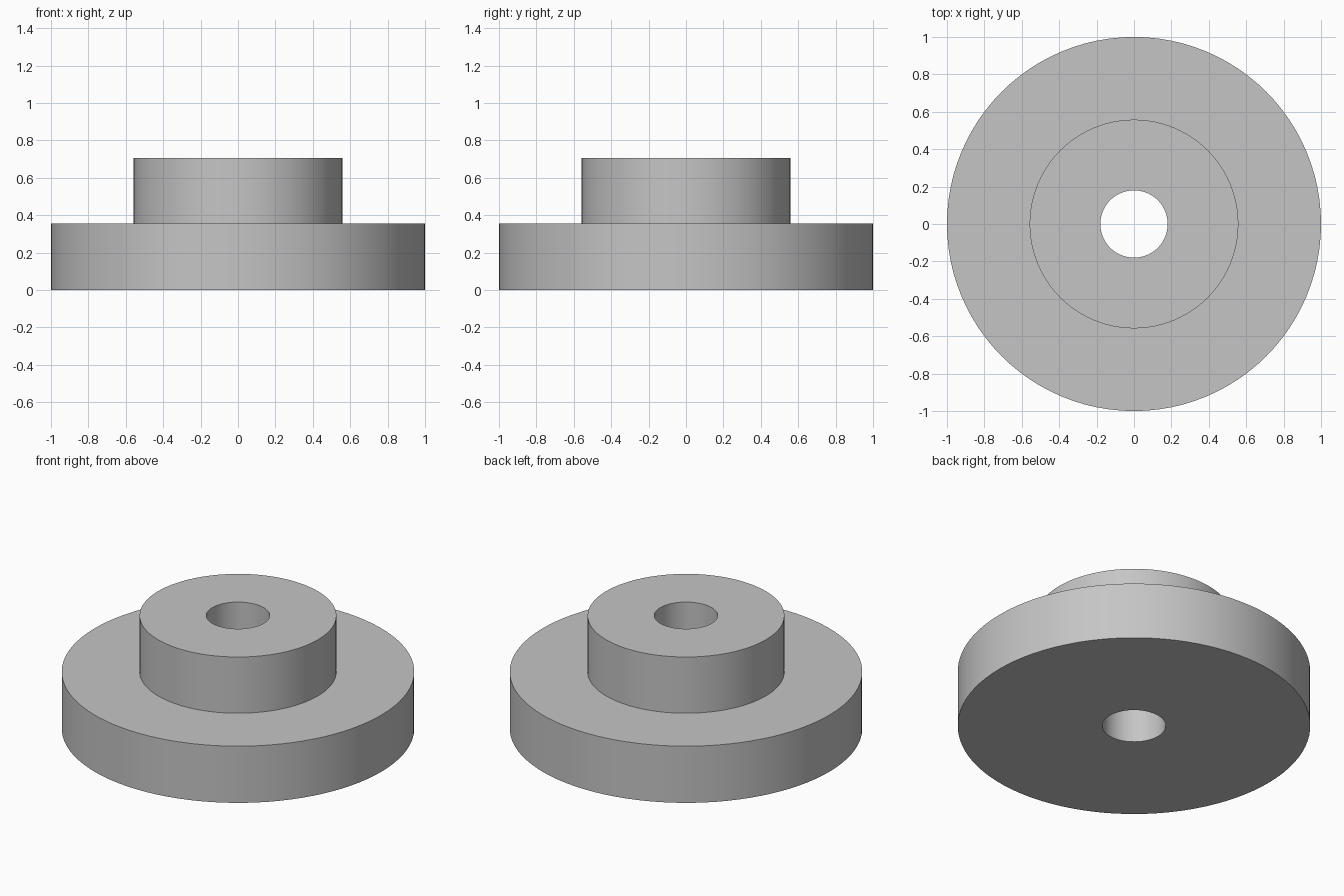
import bpy
import bmesh
import math

cube = bpy.data.objects.get("Cube")
if cube:
    bpy.data.objects.remove(cube, do_unlink=True)

SEGMENTS = 96
BORE, HUB, FLANGE = 0.18, 0.558, 1.0
STEP, TOP = 0.355, 0.707

# Plain grey
grey = bpy.data.materials.new("plain grey")
grey.use_nodes = True
colour = (0.56, 0.56, 0.56, 1)
grey.diffuse_color = colour
grey.node_tree.nodes["Principled BSDF"].inputs["Base Color"].default_value = colour

# Closed half section: bore, base, flange rim, shoulder, hub wall, hub top
profile = [(BORE, 0), (FLANGE, 0), (FLANGE, STEP),
           (HUB, STEP), (HUB, TOP), (BORE, TOP)]

# Turn the section into a ring of matching slices
bm = bmesh.new()
slices = []
for i in range(SEGMENTS):
    a = math.tau * i / SEGMENTS
    slices.append([bm.verts.new((r * math.cos(a), r * math.sin(a), z))
                   for r, z in profile])
for i, here in enumerate(slices):
    after = slices[(i + 1) % SEGMENTS]
    for j in range(len(profile)):
        k = (j + 1) % len(profile)
        bm.faces.new((here[j], after[j], after[k], here[k]))
bmesh.ops.recalc_face_normals(bm, faces=bm.faces)

mesh = bpy.data.meshes.new("flanged_hub")
bm.to_mesh(mesh)
bm.free()
mesh.materials.append(grey)

# Flanged hub with a through bore
hub = bpy.data.objects.new("flanged_hub", mesh)
bpy.context.collection.objects.link(hub)
bpy.ops.object.select_all(action='DESELECT')
hub.select_set(True)
bpy.context.view_layer.objects.active = hub
bpy.ops.object.shade_smooth_by_angle(angle=math.radians(30))
